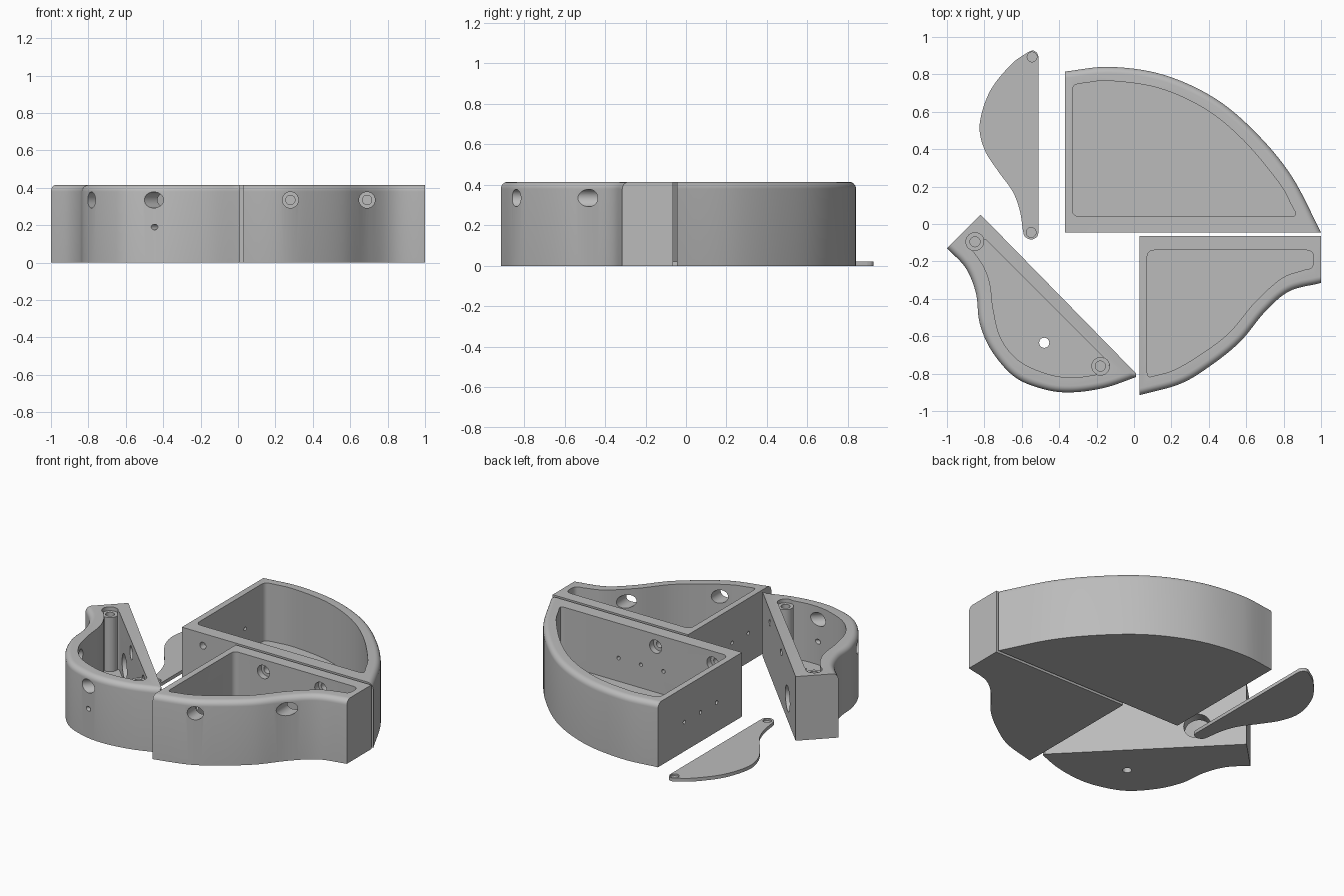
import bpy, bmesh, math
from mathutils import Vector

cube = bpy.data.objects.get("Cube")
if cube:
    bpy.data.objects.remove(cube, do_unlink=True)

H = 0.415       # tray height
FLOOR = 0.04    # tray floor thickness
SCREW_Z = 0.335
PEG_Z = 0.19

gray = bpy.data.materials.new("plain gray")
gray.use_nodes = True
gray.diffuse_color = (0.5, 0.5, 0.5, 1)
gray.node_tree.nodes["Principled BSDF"].inputs["Base Color"].default_value = (0.5, 0.5, 0.5, 1)


def spline(points, steps=8):
    """Smooth 2D path through the points."""
    p = [Vector(q) for q in points]
    p = [2 * p[0] - p[1]] + p + [2 * p[-1] - p[-2]]
    out = []
    for a, b, c, d in zip(p, p[1:], p[2:], p[3:]):
        for i in range(steps):
            t = i / steps
            out.append(0.5 * (2 * b + (c - a) * t + (2 * a - 5 * b + 4 * c - d) * t * t
                              + (3 * b - a - 3 * c + d) * t ** 3))
    return out + [p[-2]]


def rounded(curve, corners, r):
    """Closed outline: a curve followed by corners with a small fillet."""
    loop = [curve[-1]] + [Vector(c) for c in corners] + [curve[0]]
    out = list(curve)
    for a, c, b in zip(loop, loop[1:], loop[2:]):
        start = c + (a - c).normalized() * min(r, (a - c).length * 0.45)
        end = c + (b - c).normalized() * min(r, (b - c).length * 0.45)
        for i in range(7):
            t = i / 6
            out.append(start * (1 - t) ** 2 + c * 2 * t * (1 - t) + end * t * t)
    return out


def finish(name, bm):
    bmesh.ops.recalc_face_normals(bm, faces=bm.faces)
    mesh = bpy.data.meshes.new(name)
    bm.to_mesh(mesh)
    bm.free()
    mesh.materials.append(gray)
    obj = bpy.data.objects.new(name, mesh)
    bpy.context.collection.objects.link(obj)
    return obj


def prism(name, outline, z0, z1, soft=0, bevel=0.035):
    """Extruded outline; the top edge of the first `soft` points is rounded."""
    bm = bmesh.new()
    low = [bm.verts.new((p[0], p[1], z0)) for p in outline]
    top = [bm.verts.new((p[0], p[1], z1)) for p in outline]
    bm.faces.new(low[::-1])
    bm.faces.new(top)
    n = len(outline)
    for i in range(n):
        j = (i + 1) % n
        bm.faces.new((low[i], low[j], top[j], top[i]))
    bmesh.ops.recalc_face_normals(bm, faces=bm.faces)
    if soft:
        edges = [bm.edges.get((top[i], top[i + 1])) for i in range(soft - 1)]
        bmesh.ops.bevel(bm, geom=edges, offset=bevel, segments=6, profile=0.5, affect='EDGES')
    return finish(name, bm)


def rod(start, end, r):
    """Cylinder between two points."""
    start, end = Vector(start), Vector(end)
    axis = end - start
    bm = bmesh.new()
    bmesh.ops.create_cone(bm, cap_ends=True, segments=32, radius1=r, radius2=r, depth=axis.length)
    turn = Vector((0, 0, 1)).rotation_difference(axis).to_matrix().to_4x4()
    bmesh.ops.transform(bm, matrix=turn, verts=bm.verts)
    bmesh.ops.translate(bm, vec=(start + end) / 2, verts=bm.verts)
    return finish("tool", bm)


def combine(obj, tools, operation='DIFFERENCE'):
    """Apply booleans and remove the helper solids."""
    for tool in tools:
        mod = obj.modifiers.new("bool", 'BOOLEAN')
        mod.operation, mod.solver, mod.object = operation, 'EXACT', tool
        bpy.context.view_layer.update()
        graph = bpy.context.evaluated_depsgraph_get()
        mesh = bpy.data.meshes.new_from_object(obj.evaluated_get(graph))
        obj.modifiers.clear()
        obj.data = mesh
        bpy.data.objects.remove(tool, do_unlink=True)


def smooth(obj):
    bpy.ops.object.select_all(action='DESELECT')
    obj.select_set(True)
    bpy.context.view_layer.objects.active = obj
    bpy.ops.object.shade_smooth_by_angle(angle=math.radians(30))


def tray(name, curve, corners, inner_curve, inner_corners, fillet=0.04):
    edge = spline(curve)
    body = prism(name, edge + [Vector(c) for c in corners], 0, H, len(edge))
    cavity = rounded(spline(inner_curve), inner_corners, fillet)
    combine(body, [prism("tool", cavity, FLOOR, H + 0.1)])
    return body


# Back tray: wide quarter shape
back = tray("back_tray",
            [(-.37, .815), (-.13, .84), (.15, .80), (.42, .68), (.64, .50), (.84, .26), (1, -.045)],
            [(-.37, -.045)],
            [(-.28, .752), (-.13, .765), (.13, .727), (.38, .615), (.585, .447), (.775, .22), (.845, .095)],
            [(.875, .04), (-.33, .04), (-.33, .742)])
for x in (-.22, .19):
    combine(back, [rod((x, .2, SCREW_Z), (x, 0, SCREW_Z), .043),
                   rod((x, .1, SCREW_Z), (x, -.1, SCREW_Z), .022)])
combine(back, [rod((x, .1, PEG_Z), (x, -.1, PEG_Z), .012) for x in (.134, .295, .455)])
combine(back, [rod((-.45, y, PEG_Z), (-.25, y, PEG_Z), .012) for y in (.215, .38, .545)])

# Front tray: S-curved wall
front = tray("front_tray",
             [(1, -.315), (.83, -.36), (.70, -.47), (.567, -.63), (.406, -.76), (.246, -.855), (.03, -.915)],
             [(.03, -.065), (1, -.065)],
             [(.91, -.245), (.79, -.29), (.645, -.42), (.51, -.58), (.36, -.695), (.215, -.78), (.115, -.81)],
             [(.07, -.822), (.07, -.14), (.96, -.14), (.96, -.235)])
for x in (.28, .69):
    combine(front, [rod((x, -1.1, SCREW_Z), (x, -.10, SCREW_Z), .043),
                    rod((x, -.15, SCREW_Z), (x, 0, SCREW_Z), .025)])
combine(front, [rod((-.05, y, PEG_Z), (.15, y, PEG_Z), .012) for y in (-.35, -.515, -.68)])

# Side tray: diagonal wall with screw posts for the lid
side = tray("side_tray",
            [(-1, -.13), (-.90, -.235), (-.845, -.37), (-.825, -.53), (-.76, -.68), (-.635, -.82),
             (-.475, -.885), (-.33, -.90), (-.155, -.875), (.012, -.818)],
            [(.012, -.80), (-.82, .05)],
            [(-.86, -.145), (-.805, -.225), (-.77, -.32), (-.752, -.46), (-.71, -.615), (-.61, -.735),
             (-.45, -.805), (-.315, -.82), (-.18, -.802)],
            [(-.135, -.785), (-.13, -.745), (-.80, -.075)], .02)
posts = [(-.85, -.095), (-.18, -.76)]
combine(side, [rod((x, y, FLOOR / 2), (x, y, H - .025), .048) for x, y in posts], 'UNION')
for x, y in posts:
    combine(side, [rod((x, y, H - .025), (x, y, H + .1), .0485),
                   rod((x, y, H - .2), (x, y, H + .05), .027)])
across = Vector((.715, .70, 0)).normalized()
for wall in ((-.459, -.32, SCREW_Z), (-.17, -.615, SCREW_Z)):
    wall = Vector(wall)
    combine(side, [rod(wall - across * .8, wall - across * .035, .043),
                   rod(wall - across * .1, wall + across * .1, .022)])
port = Vector((-.617, -.158, .14))
combine(side, [rod(port - across * .1, port + across * .1, .08)])
pin = Vector((-.44, -.885, PEG_Z))
combine(side, [rod(pin - across * .1, pin + across * .16, .015),
               rod((-.48, -.635, -.1), (-.48, -.635, .1), .027)])

# Loose lid lying flat
lid_edge = spline([(-.51, .895), (-.522, .918), (-.545, .927), (-.58, .91), (-.66, .85), (-.77, .71), (-.825, .535),
                   (-.80, .40), (-.727, .283), (-.65, .176), (-.61, .07), (-.593, -.04),
                   (-.58, -.07), (-.55, -.083), (-.52, -.07), (-.51, -.045)])
lid = prism("lid", lid_edge, 0, .022)
combine(lid, [rod((-.545, .893, .01), (-.545, .893, .1), .026),
              rod((-.55, -.045, .01), (-.55, -.045, .1), .026)])

for part in (back, front, side, lid):
    smooth(part)
